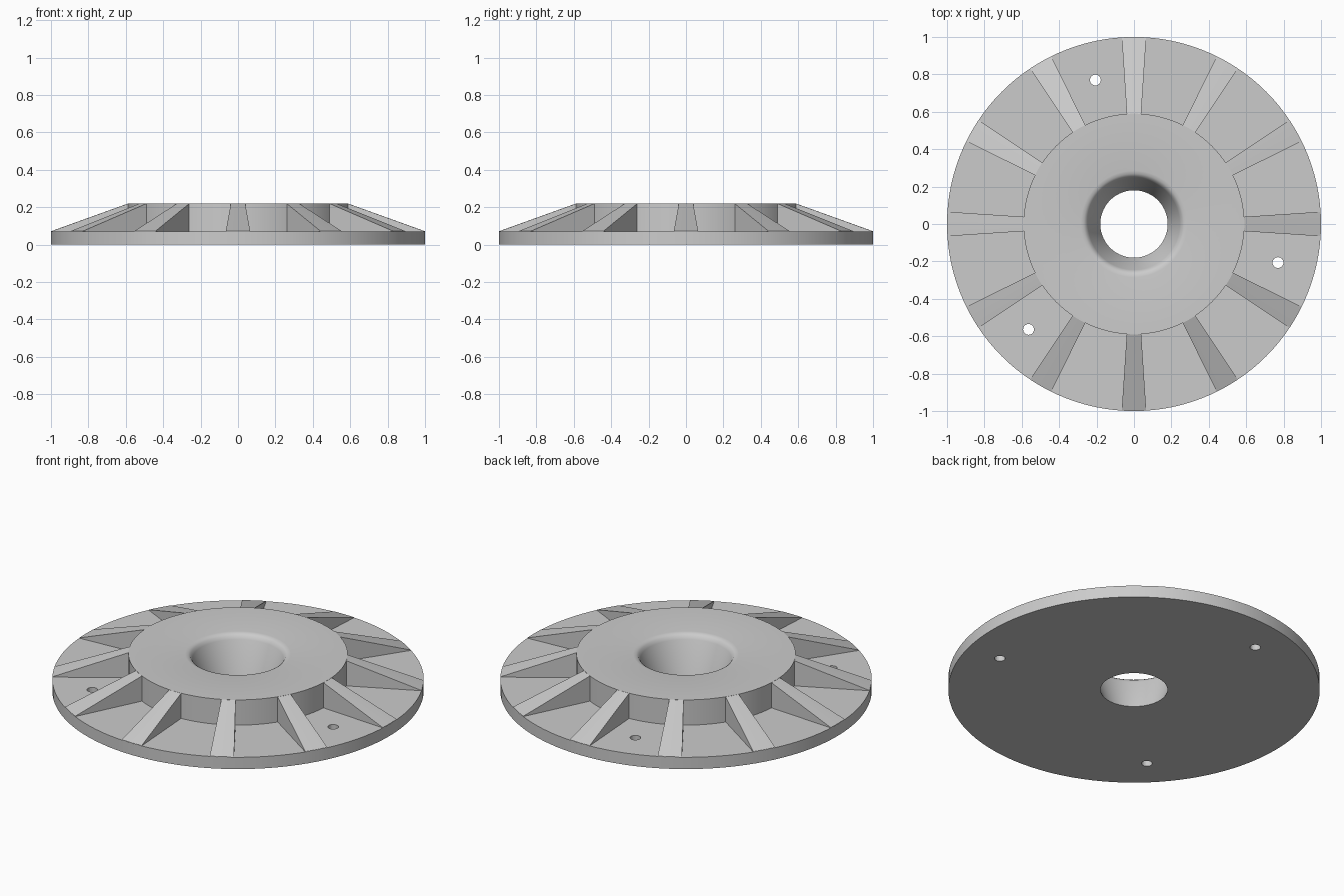
import bpy, bmesh
from math import cos, sin, pi, radians

if "Cube" in bpy.data.objects:
    bpy.data.objects.remove(bpy.data.objects["Cube"])

PLATE_Z, HUB_Z, HUB_R = 0.07, 0.22, 0.59

grey = bpy.data.materials.new("light_grey")
grey.use_nodes = True
colour = (0.6, 0.6, 0.6, 1)
grey.diffuse_color = colour
grey.node_tree.nodes["Principled BSDF"].inputs["Base Color"].default_value = colour


def make_object(name, bm):
    bmesh.ops.recalc_face_normals(bm, faces=bm.faces)
    mesh = bpy.data.meshes.new(name)
    bm.to_mesh(mesh)
    bm.free()
    mesh.materials.append(grey)
    obj = bpy.data.objects.new(name, mesh)
    bpy.context.collection.objects.link(obj)
    return obj


def smooth(obj):
    bpy.ops.object.select_all(action="DESELECT")
    obj.select_set(True)
    bpy.context.view_layer.objects.active = obj
    bpy.ops.object.shade_smooth_by_angle(angle=radians(35))


def revolve(name, profile, steps=120):
    bm = bmesh.new()
    rings = [[bm.verts.new((r * cos(2 * pi * i / steps), r * sin(2 * pi * i / steps), z))
              for i in range(steps)] for r, z in profile]
    for a, b in zip(rings, rings[1:] + rings[:1]):
        for i in range(steps):
            j = (i + 1) % steps
            bm.faces.new((a[i], a[j], b[j], b[i]))
    return make_object(name, bm)


# Flanged body with raised hub and a flared, rounded centre bore
body = revolve("flange_and_hub", [
    (0.18, 0), (1, 0), (1, PLATE_Z), (HUB_R, PLATE_Z), (HUB_R, HUB_Z),
    (0.285, HUB_Z), (0.268, 0.217), (0.255, 0.208), (0.245, 0.19)])

# Three bolt holes through the flange
for n, deg in enumerate((105, 225, 345)):
    a = radians(deg)
    bm = bmesh.new()
    bmesh.ops.create_cone(bm, cap_ends=True, segments=24, radius1=0.029, radius2=0.029, depth=0.4)
    bmesh.ops.translate(bm, verts=bm.verts, vec=(0.797 * cos(a), 0.797 * sin(a), 0))
    cutter = make_object(f"bolt_hole_cutter_{n + 1}", bm)
    cutter.hide_render = True
    cutter.hide_set(True)
    cut = body.modifiers.new(f"bolt_hole_{n + 1}", "BOOLEAN")
    cut.operation = "DIFFERENCE"
    cut.solver = "EXACT"
    cut.object = cutter
smooth(body)


# Twelve radial ribs that widen and slope down to the rim
def rib(name, angle, half=radians(3.75), steps=4):
    bm = bmesh.new()
    section = [(HUB_R - 0.002, HUB_Z), (0.999, PLATE_Z + 0.002),
               (0.999, PLATE_Z - 0.02), (HUB_R - 0.002, PLATE_Z - 0.02)]
    rows = []
    for i in range(steps + 1):
        a = angle - half + 2 * half * i / steps
        rows.append([bm.verts.new((r * cos(a), r * sin(a), z)) for r, z in section])
    for a, b in zip(rows, rows[1:]):
        for k in range(4):
            m = (k + 1) % 4
            bm.faces.new((a[k], a[m], b[m], b[k]))
    bm.faces.new(rows[0])
    bm.faces.new(rows[-1])
    return make_object(name, bm)


for n in range(12):
    smooth(rib(f"rib_{n + 1}", n * pi / 6))
